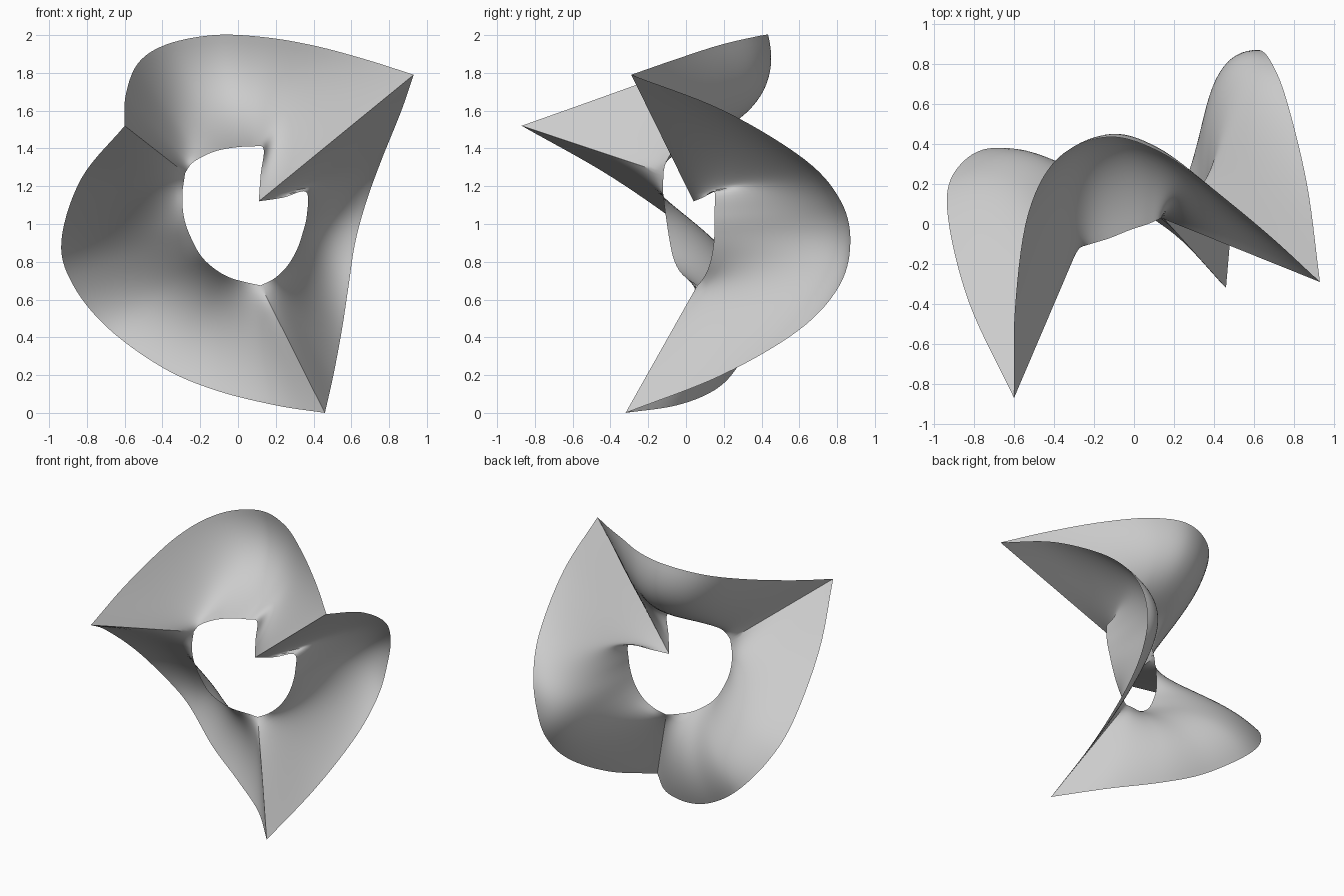
import bpy, bmesh, math
from mathutils import Vector as V

# The three spikes: (outer tip, inner end of the crease on the hole rim)
A = ((0.93, -0.29, 1.79), (0.11, 0.04, 1.12))
B = ((-0.60, -0.87, 1.52), (-0.28, -0.12, 1.27))
C = ((0.46, -0.32, 0.0), (0.12, 0.06, 0.675))

# Scooped lobes between spikes: paired points on outer edge and hole rim
top_lobe = [B,
    ((-0.595, -0.42, 1.68), (-0.25, -0.11, 1.315)),
    ((-0.53, 0.05, 1.85), (-0.20, -0.095, 1.35)),
    ((-0.38, 0.33, 1.95), (-0.12, -0.07, 1.385)),
    ((-0.13, 0.435, 2.0), (-0.02, -0.03, 1.405)),
    ((0.13, 0.36, 1.99), (0.07, 0.0, 1.41)),
    ((0.40, 0.17, 1.945), (0.135, 0.03, 1.40)),
    ((0.68, -0.06, 1.87), (0.12, 0.035, 1.26)), A]
right_lobe = [A,
    ((0.865, 0.20, 1.60), (0.24, 0.09, 1.14)),
    ((0.76, 0.63, 1.34), (0.36, 0.15, 1.17)),
    ((0.68, 0.82, 1.12), (0.365, 0.15, 1.05)),
    ((0.62, 0.87, 0.90), (0.34, 0.15, 0.94)),
    ((0.585, 0.81, 0.67), (0.305, 0.14, 0.85)),
    ((0.55, 0.60, 0.44), (0.255, 0.12, 0.77)),
    ((0.505, 0.19, 0.20), (0.19, 0.09, 0.71)), C]
left_lobe = [C,
    ((0.20, -0.05, 0.04), (0.05, 0.04, 0.69)),
    ((-0.12, 0.15, 0.12), (-0.04, 0.0, 0.715)),
    ((-0.40, 0.27, 0.24), (-0.12, -0.04, 0.76)),
    ((-0.69, 0.38, 0.45), (-0.195, -0.07, 0.83)),
    ((-0.875, 0.29, 0.68), (-0.25, -0.09, 0.93)),
    ((-0.935, 0.08, 0.91), (-0.285, -0.105, 1.03)),
    ((-0.83, -0.38, 1.24), (-0.295, -0.12, 1.15)), B]

SUB, ROWS = 7, 20
HOLE = V((0.04, 0, 1.05))


def smooth_path(pts):
    """Catmull-Rom through the points, ends reflected."""
    p = [V(q) for q in pts]
    p = [2 * p[0] - p[1]] + p + [2 * p[-1] - p[-2]]
    out = []
    for i in range(1, len(p) - 2):
        a, b, c, d = p[i - 1:i + 3]
        for k in range(SUB):
            t = k / SUB
            out.append(0.5 * (2 * b + (c - a) * t + (2 * a - 5 * b + 4 * c - d) * t ** 2
                              + (3 * b - a - 3 * c + d) * t ** 3))
    return out + [p[-2]]


def add_lobe(bm, stations, back, pinch, skew):
    outer = smooth_path([s[0] for s in stations])
    inner = smooth_path([s[1] for s in stations])
    n = len(outer) - 1
    grid = []
    for i, (o, q) in enumerate(zip(outer, inner)):
        # section bows backward and toward the hole, straight at creases
        w = max(0, math.sin(math.pi * (i / n) ** skew)) ** 0.8
        mid = (o + q) / 2
        inward = HOLE - mid
        inward.y = 0
        ctrl = mid + w * (V((0, back, 0)) + inward.normalized() * pinch)
        row = []
        for j in range(ROWS + 1):
            t = j / ROWS
            row.append(bm.verts.new(q * (1 - t) ** 2 + ctrl * 2 * t * (1 - t) + o * t * t))
        grid.append(row)
    for r, s in zip(grid, grid[1:]):
        for j in range(ROWS):
            bm.faces.new((r[j], r[j + 1], s[j + 1], s[j]))


# Single open sheet made of the three lobes joined at the creases
bm = bmesh.new()
add_lobe(bm, top_lobe, 0.34, 0.12, 0.85)
add_lobe(bm, right_lobe, 0.37, 0.16, 1.0)
add_lobe(bm, left_lobe, 0.25, 0.09, 1.0)
bmesh.ops.remove_doubles(bm, verts=bm.verts, dist=0.0005)
mesh = bpy.data.meshes.new("twisted_ring_sheet")
bm.to_mesh(mesh)
bm.free()
obj = bpy.data.objects.new("twisted_ring_sheet", mesh)
bpy.context.collection.objects.link(obj)
bpy.context.view_layer.objects.active = obj
obj.select_set(True)
bpy.ops.object.shade_smooth_by_angle(angle=math.radians(35))
